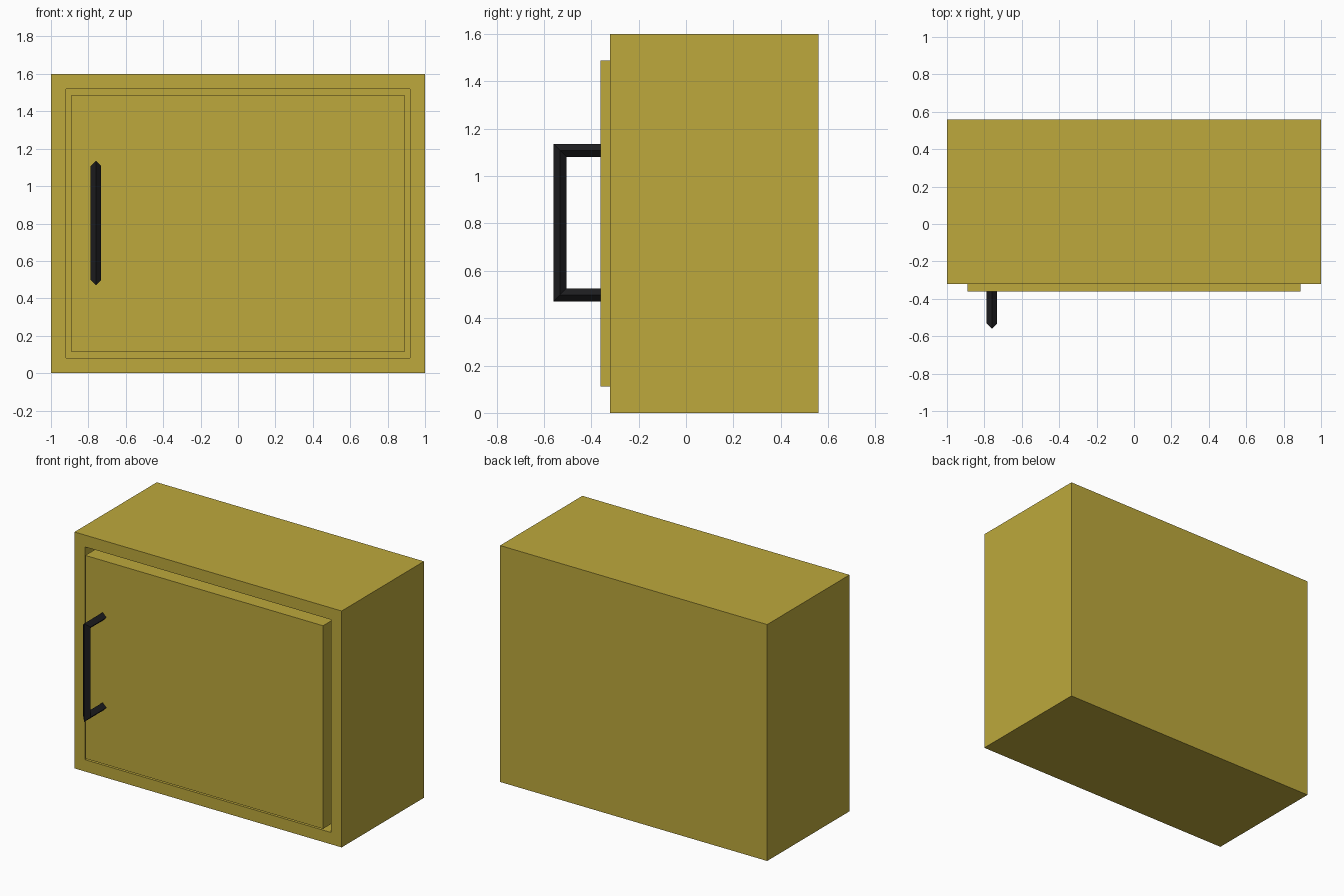
import bpy, bmesh
from mathutils import Vector

if "Cube" in bpy.data.objects:
    bpy.data.objects.remove(bpy.data.objects["Cube"])


def material(name, rgb):
    m = bpy.data.materials.new(name)
    m.diffuse_color = (*rgb, 1)
    m.use_nodes = True
    m.node_tree.nodes["Principled BSDF"].inputs["Base Color"].default_value = m.diffuse_color
    return m


def add_object(name, bm, mat):
    bmesh.ops.recalc_face_normals(bm, faces=bm.faces[:])
    me = bpy.data.meshes.new(name)
    bm.to_mesh(me)
    bm.free()
    me.materials.append(mat)
    ob = bpy.data.objects.new(name, me)
    bpy.context.collection.objects.link(ob)
    return ob


def box(bm, lo, hi):
    verts = bmesh.ops.create_cube(bm, size=1)["verts"]
    for v in verts:
        v.co = [lo[i] + (v.co[i] + 0.5) * (hi[i] - lo[i]) for i in range(3)]


ochre = material("ochre paint", (0.51, 0.395, 0.045))
black = material("black metal", (0.013, 0.013, 0.015))

FRONT, BACK, RECESS = -0.32, 0.56, 0.14

# Cabinet body with a recessed front opening
bm = bmesh.new()
box(bm, (-1, FRONT, 0), (1, BACK, 1.6))
bm.normal_update()
front = min(bm.faces, key=lambda f: f.calc_center_median().y)
bmesh.ops.inset_region(bm, faces=[front], thickness=0.08, use_even_offset=True)
ret = bmesh.ops.extrude_face_region(bm, geom=[front])
bmesh.ops.translate(bm, vec=(0, RECESS, 0),
                    verts=[g for g in ret["geom"] if isinstance(g, bmesh.types.BMVert)])
if front.is_valid:
    bmesh.ops.delete(bm, geom=[front], context="FACES_ONLY")
add_object("cabinet_body", bm, ochre)

# Door panel standing slightly proud of the frame
bm = bmesh.new()
box(bm, (-0.89, -0.362, 0.112), (0.89, FRONT + RECESS, 1.487))
add_object("door_panel", bm, ochre)

# Bar handle: four-sided diamond section swept round a mitred bracket path
r, hx, out, root = 0.028, -0.76, -0.532, -0.35
z0, z1 = 0.498, 1.108
# each entry: y, z and outward mitre direction in the yz plane
path = [(root, z0, 0, -1), (out, z0, -1, -1), (out, z1, -1, 1), (root, z1, 0, 1)]
bm = bmesh.new()
rings = []
for y, z, ny, nz in path:
    c, n, side = Vector((hx, y, z)), Vector((0, ny, nz)) * r, Vector((r, 0, 0))
    rings.append([bm.verts.new(c + d) for d in (n, side, -n, -side)])
for a, b in zip(rings, rings[1:]):
    for i in range(4):
        j = (i + 1) % 4
        bm.faces.new((a[i], a[j], b[j], b[i]))
bm.faces.new(rings[0])
bm.faces.new(rings[-1])
add_object("door_handle", bm, black)
